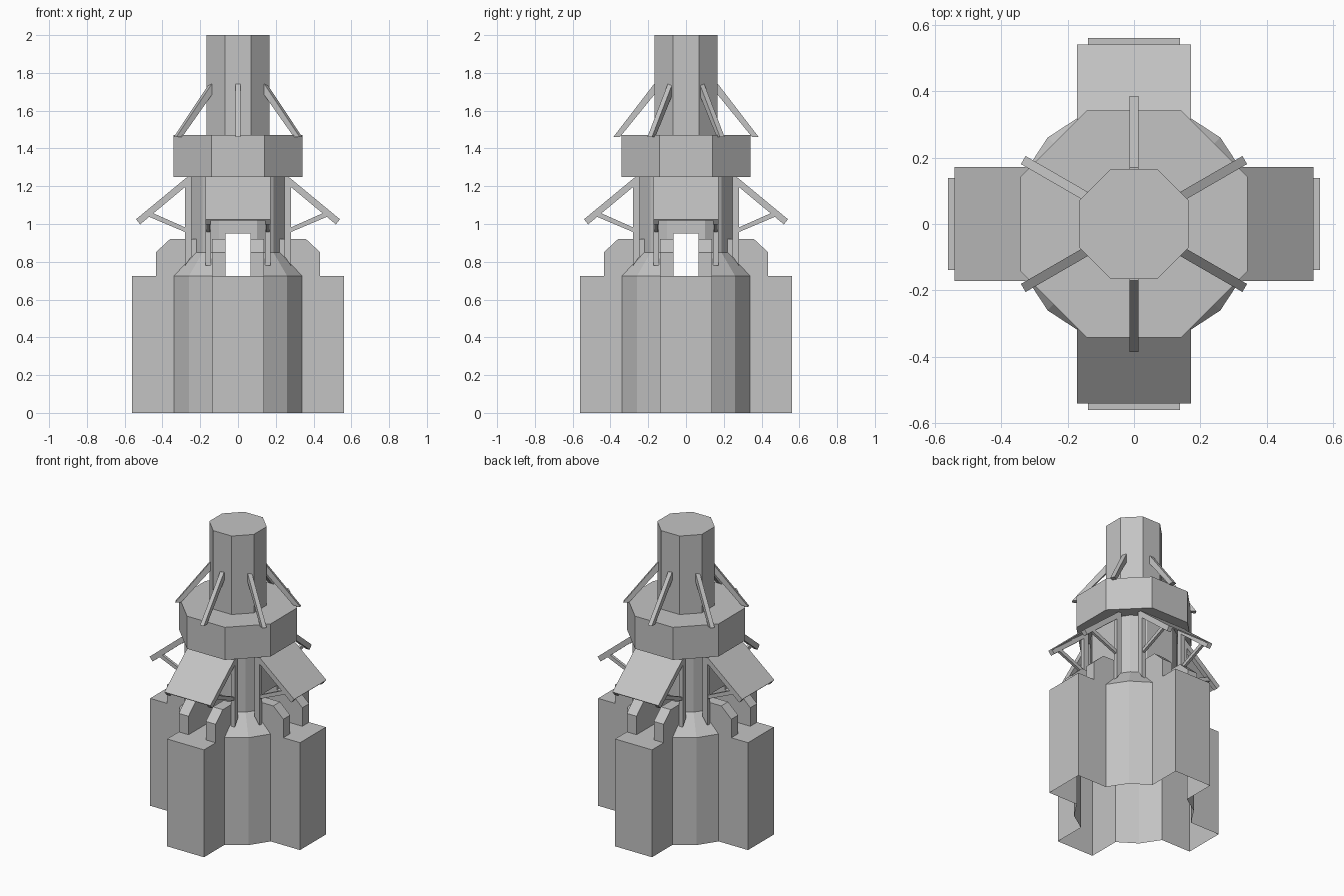
import bpy, bmesh
from math import radians, pi
from mathutils import Matrix, Vector

cube = bpy.data.objects.get("Cube")
if cube:
    bpy.data.objects.remove(cube, do_unlink=True)

grey = bpy.data.materials.new("plain_grey")
grey.use_nodes = True
COLOUR = (0.55, 0.55, 0.55, 1)
grey.diffuse_color = COLOUR
grey.node_tree.nodes["Principled BSDF"].inputs["Base Color"].default_value = COLOUR


def finish(name, bm):
    bmesh.ops.recalc_face_normals(bm, faces=bm.faces)
    mesh = bpy.data.meshes.new(name)
    bm.to_mesh(mesh)
    bm.free()
    mesh.materials.append(grey)
    obj = bpy.data.objects.new(name, mesh)
    bpy.context.collection.objects.link(obj)
    return obj


def extrude(bm, points, offset, matrix=Matrix(), bottom=True):
    """Extrude a closed loop of 3D points along an offset vector."""
    a = [bm.verts.new(matrix @ Vector(p)) for p in points]
    b = [bm.verts.new(matrix @ (Vector(p) + Vector(offset))) for p in points]
    n = len(a)
    for i in range(n):
        j = (i + 1) % n
        bm.faces.new((a[i], a[j], b[j], b[i]))
    bm.faces.new(b)
    if bottom:
        bm.faces.new(a[::-1])


def turn(degrees):
    return Matrix.Rotation(radians(degrees), 4, 'Z')


def radial_parts(name, profile, spans, angles):
    """Profile in (radius, height), given thickness across, repeated around z."""
    bm = bmesh.new()
    for angle in angles:
        for t0, t1 in spans:
            pts = [(r, t0, z) for r, z in profile]
            extrude(bm, pts, (0, t1 - t0, 0), turn(angle))
    return finish(name, bm)


def upright(name, outline, z0, z1, angles=(0,), bottom=True):
    bm = bmesh.new()
    for angle in angles:
        extrude(bm, [(x, y, z0) for x, y in outline], (0, 0, z1 - z0), turn(angle), bottom)
    return finish(name, bm)


def around(points):
    """Repeat a quarter outline four times."""
    return [(turn(a) @ Vector((x, y, 0))).xy for a in QUARTERS for x, y in points]


def octagon(radius):
    return [(turn(22.5 + 45 * i) @ Vector((radius, 0, 0))).xy for i in range(8)]


QUARTERS = (0, 90, 180, 270)
SIDES = ((-0.172, -0.142), (0.142, 0.172))
base_corner = [(0.34, 0.138), (0.26, 0.26), (0.138, 0.34)]
core_corner = [(0.245, 0.1), (0.187, 0.187), (0.1, 0.245)]

# Hollow cross-shaped base, open underneath
upright("base", around([(0.56, -0.138), (0.56, 0.138)] + base_corner[:2]
                       + [base_corner[2]]), 0, 0.725, bottom=False)

# Sloping shoulders between the base and the core
bm = bmesh.new()
for angle in QUARTERS:
    low = [bm.verts.new(turn(angle) @ Vector((x, y, 0.725))) for x, y in base_corner]
    high = [bm.verts.new(turn(angle) @ Vector((x, y, 0.85))) for x, y in core_corner]
    for i in range(2):
        bm.faces.new((low[i], low[i + 1], high[i + 1], high[i]))
finish("shoulders", bm)

# Core: four piers around crossing passages, closed above
d = 0.065
upright("core_piers", [(d, d), (0.245, d)] + core_corner + [(d, 0.245)],
        0.725, 0.95, QUARTERS)
upright("core", around(core_corner), 0.95, 1.25)

# Chamfered walls beside each doorway
radial_parts("door_walls", [(0.2, 0.725), (0.435, 0.725), (0.435, 0.85),
                            (0.36, 0.92), (0.2, 0.92)],
             ((-0.138, -d), (d, 0.138)), QUARTERS)

# Awnings with rafters, posts and braces
radial_parts("awnings", [(0.235, 1.277), (0.54, 1.025), (0.535, 1.019), (0.23, 1.271)],
             ((-0.172, 0.172),), QUARTERS)
radial_parts("rafters", [(0.245, 1.262), (0.535, 1.019), (0.518, 0.998), (0.245, 1.225)],
             SIDES, QUARTERS)
radial_parts("posts", [(0.245, 0.83), (0.28, 0.78), (0.28, 1.24), (0.245, 1.24)],
             SIDES, QUARTERS)
radial_parts("braces", [(0.275, 0.955), (0.275, 0.98), (0.455, 1.06), (0.48, 1.042)],
             ((-0.166, -0.148), (0.148, 0.166)), QUARTERS)

# Upper gallery and top drum
upright("gallery", octagon(0.37), 1.25, 1.47)
upright("drum", octagon(0.18), 1.47, 2.0)

# Six slanted struts bracing the drum
radial_parts("drum_struts", [(0.155, 1.74), (0.155, 1.7), (0.35, 1.46), (0.385, 1.46),
                             (0.17, 1.74)],
             ((-0.014, 0.014),), range(30, 390, 60))
